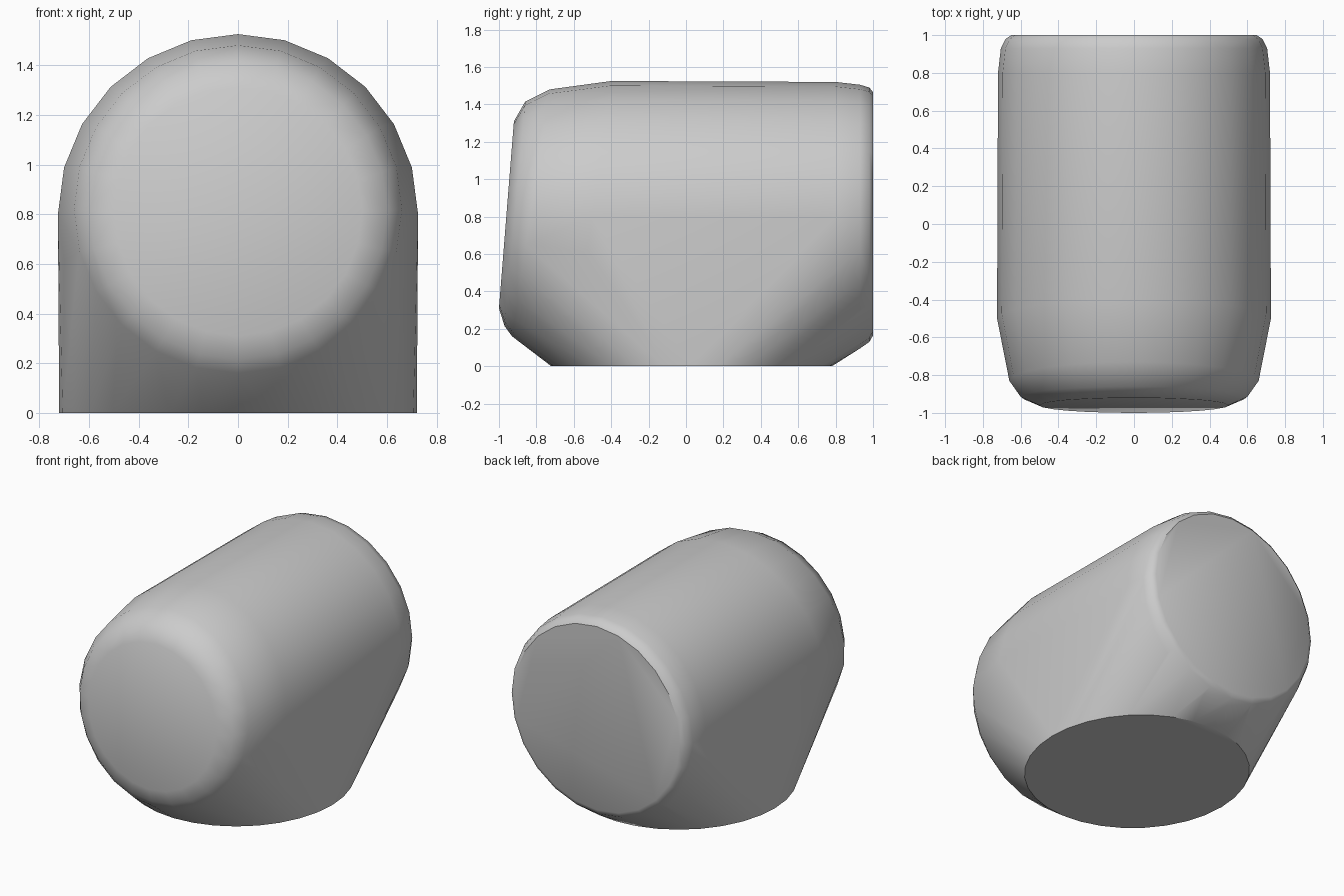
import bpy, bmesh
from math import cos, sin, pi, radians

cube = bpy.data.objects.get("Cube")
if cube:
    bpy.data.objects.remove(cube, do_unlink=True)

SIDES = 24

# single plain grey
grey = bpy.data.materials.new("plain grey")
grey.use_nodes = True
colour = (0.6, 0.6, 0.6, 1)
grey.diffuse_color = colour
grey.node_tree.nodes["Principled BSDF"].inputs["Base Color"].default_value = colour

bm = bmesh.new()


def upright_ring(y, z, radius, lean=0.0):
    """Ring around the y axis; its top leans back by lean, its bottom forward."""
    for i in range(SIDES):
        a = 2 * pi * i / SIDES
        bm.verts.new((radius * cos(a), y + lean * sin(a), z + radius * sin(a)))


# rounded, tilted front: from barrel to face
upright_ring(-0.50, 0.80, 0.725, 0.10)
upright_ring(-0.83, 0.82, 0.66, 0.10)
upright_ring(-0.915, 0.815, 0.60, 0.055)
upright_ring(-0.96, 0.81, 0.50, 0.04)

# small rounded rim at the back
upright_ring(0.80, 0.80, 0.72)
upright_ring(0.93, 0.80, 0.705)
upright_ring(0.98, 0.81, 0.68)
upright_ring(1.00, 0.815, 0.65)

# oval foot on the ground
for i in range(32):
    a = 2 * pi * i / 32
    bm.verts.new((0.72 * cos(a), 0.03 + 0.75 * sin(a), 0))

# one taut skin over barrel and foot
hull = bmesh.ops.convex_hull(bm, input=bm.verts)
inside = {v for v in hull["geom_interior"] + hull["geom_unused"]
          if isinstance(v, bmesh.types.BMVert)}
bmesh.ops.delete(bm, geom=list(inside), context="VERTS")
bmesh.ops.dissolve_limit(bm, angle_limit=radians(1), verts=bm.verts, edges=bm.edges)
bmesh.ops.recalc_face_normals(bm, faces=bm.faces)

mesh = bpy.data.meshes.new("rounded_body")
bm.to_mesh(mesh)
bm.free()
mesh.materials.append(grey)
body = bpy.data.objects.new("rounded_body", mesh)
bpy.context.collection.objects.link(body)

bpy.ops.object.select_all(action="DESELECT")
body.select_set(True)
bpy.context.view_layer.objects.active = body
bpy.ops.object.shade_smooth_by_angle(angle=radians(35))
